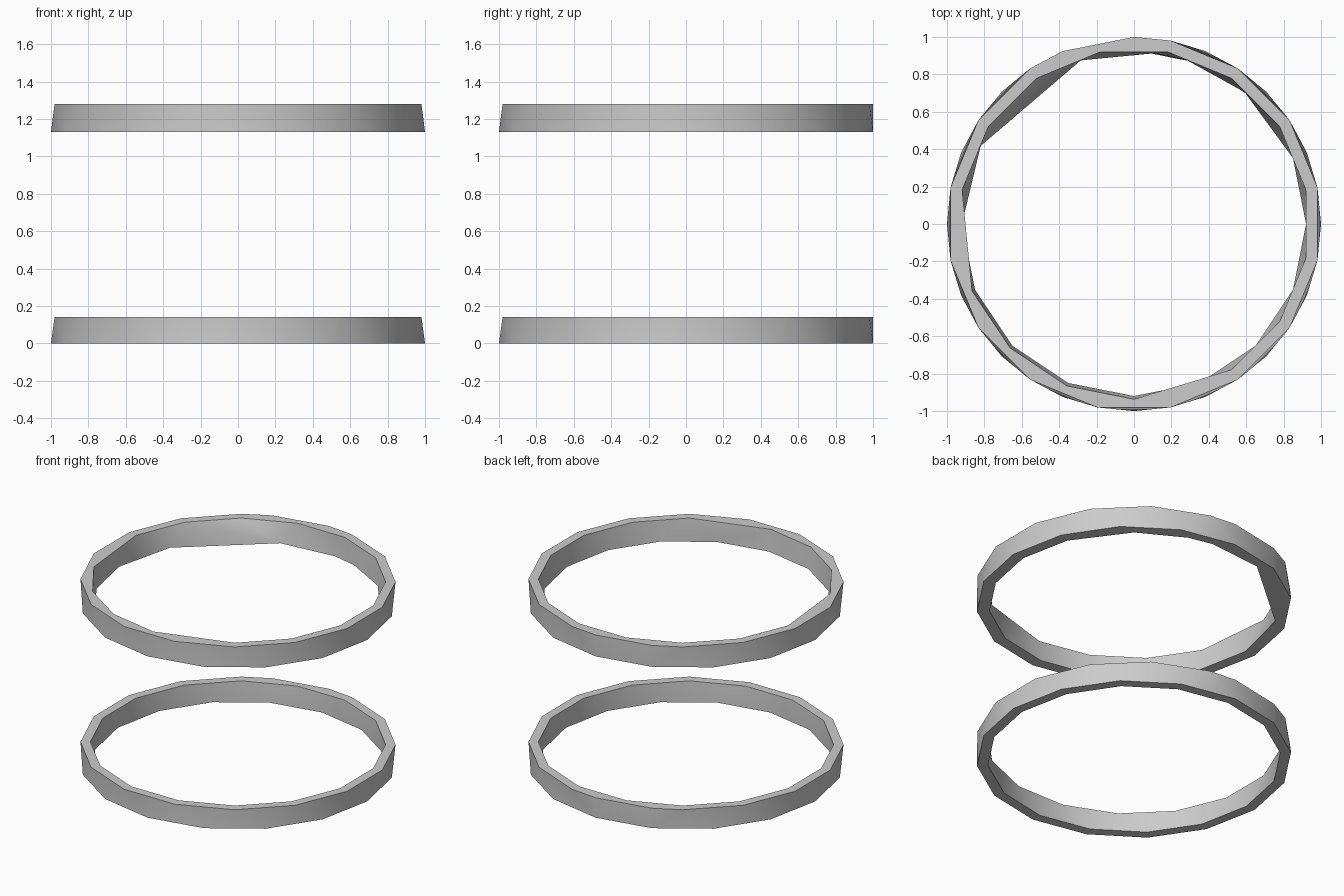
import bpy, bmesh
from math import radians, cos, sin

if "Cube" in bpy.data.objects:
    bpy.data.objects.remove(bpy.data.objects["Cube"])

STEP = 22.5
whole = [k * STEP for k in range(16)]               # lower loop angles
half = [k * STEP + STEP / 2 for k in range(16)]     # upper loop, turned half a step
top_outer = sorted([a for a in half if a != 101.25] + [90, 112.5])


def loop(bm, angles, r, z):
    return [(a, bm.verts.new((r * cos(radians(a)), r * sin(radians(a)), z))) for a in angles]


def zip_loops(bm, a, b):
    """Join two loops with triangles, always advancing the one that lags."""
    i = j = 0
    n, m = len(a), len(b)
    ang = lambda l, k: l[k % len(l)][0] + 360 * (k // len(l))
    while i < n or j < m:
        va, vb = a[i % n][1], b[j % m][1]
        if j >= m or (i < n and ang(a, i + 1) <= ang(b, j + 1)):
            i += 1
            bm.faces.new((va, a[i % n][1], vb))
        else:
            j += 1
            bm.faces.new((va, b[j % m][1], vb))


def band(name, z0, z1, inner_low, inner_top, r_low):
    bm = bmesh.new()
    loops = [loop(bm, whole, 1, z0), loop(bm, top_outer, 1, z1),
             loop(bm, inner_top, 0.937, z1), loop(bm, inner_low, r_low, z0)]
    for k in range(4):
        zip_loops(bm, loops[k], loops[(k + 1) % 4])
    bmesh.ops.recalc_face_normals(bm, faces=bm.faces)
    me = bpy.data.meshes.new(name)
    bm.to_mesh(me)
    bm.free()
    ob = bpy.data.objects.new(name, me)
    bpy.context.collection.objects.link(ob)
    bpy.context.view_layer.objects.active = ob
    ob.select_set(True)
    bpy.ops.object.shade_smooth_by_angle(angle=radians(40))
    ob.select_set(False)


# two identical faceted hoops, the upper one with a coarser inner edge
band("lower_hoop", 0, 0.14, whole, half, 0.93)
band("upper_hoop", 1.13, 1.28,
     [0, 22.5, 50, 72, 83, 108, 153, 180, 202.5, 225, 247.5, 270, 292.5, 315, 337.5],
     [11.25, 33.75, 56.25, 78.75, 101.25, 123.75, 146.25, 168.75,
      202.5, 225, 247.5, 270, 303.75, 326.25, 348.75], 0.92)
